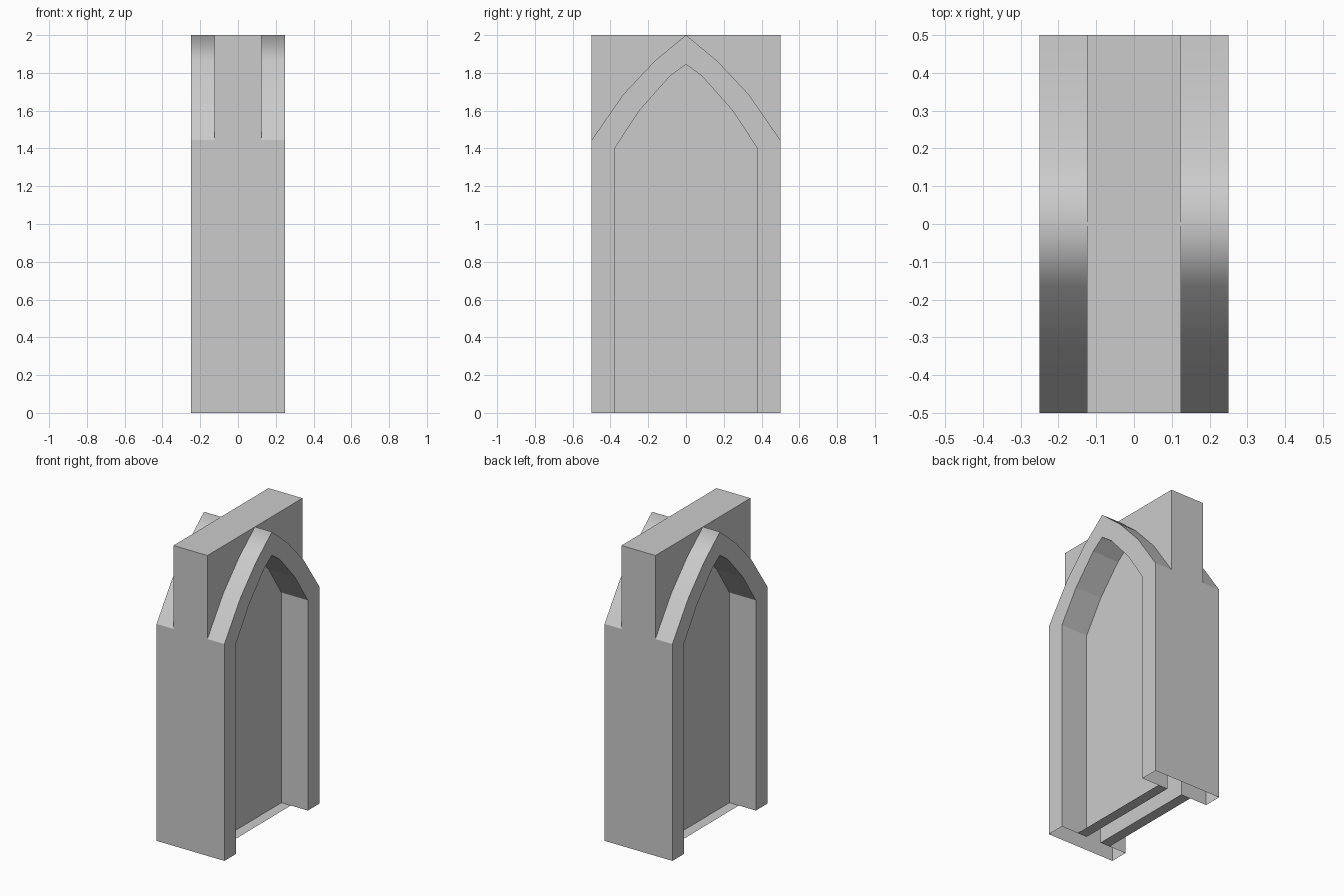
import bpy, bmesh
from mathutils import Vector

if "Cube" in bpy.data.objects:
    bpy.data.objects.remove(bpy.data.objects["Cube"])

FRONT, WALL, PANEL = 0.25, 0.125, 0.055   # x of arch face, upper wall, recessed panel


def full(half):
    """Mirror a half profile (foot to apex) in y."""
    return half + [(-y, z) for y, z in reversed(half[:-1])]


outer_half = [(0.5, 0), (0.5, 1.444), (0.333, 1.685), (0.164, 1.865), (0, 2)]
inner_half = [(0.378, 0), (0.378, 1.4), (0.245, 1.603), (0.085, 1.783), (0, 1.845)]
outer, inner = full(outer_half), full(inner_half)


def add_face(bm, pts, facing, smooth=False):
    f = bm.faces.new([bm.verts.new(p) for p in pts])
    f.normal_update()
    if f.normal.dot(Vector(facing)) < 0:
        f.normal_flip()
    f.smooth = smooth


def finish(bm, name):
    """Weld the half mesh and mirror it in x."""
    bmesh.ops.remove_doubles(bm, verts=bm.verts, dist=1e-5)
    me = bpy.data.meshes.new(name)
    bm.to_mesh(me)
    bm.free()
    ob = bpy.data.objects.new(name, me)
    bpy.context.collection.objects.link(ob)
    ob.modifiers.new("mirror", 'MIRROR').use_clip = True


def strip(y0z0, y1z1, xa, xb):
    (y0, z0), (y1, z1) = y0z0, y1z1
    return [(xa, y0, z0), (xa, y1, z1), (xb, y1, z1), (xb, y0, z0)]


# Pointed arch: face band, outer skin and recess sides
arch = bmesh.new()
last = len(outer) - 2
for i in range(last + 1):
    o0, o1, n0, n1 = outer[i], outer[i + 1], inner[i], inner[i + 1]
    add_face(arch, [(FRONT, *p) for p in (o0, o1, n1, n0)], (1, 0, 0))
    side = 1 if o0[0] + o1[0] > 0 else -1
    upright = i in (0, last)
    add_face(arch, strip(o0, o1, 0 if upright else WALL, FRONT),
             (0, side, 0), smooth=not upright)
    add_face(arch, strip(n0, n1, PANEL, FRONT), (0, -side, 0))
finish(arch, "pointed_arch")

# Recessed panel with its thin sill (underside stays open)
panel = bmesh.new()
add_face(panel, [(PANEL, *p) for p in inner], (1, 0, 0))
add_face(panel, strip(inner[0], inner[-1], PANEL, WALL), (0, 0, 1))
finish(panel, "recessed_panel")

# Upper wall: spandrels above the arch, ends and flat top
wall = bmesh.new()
for s in (1, -1):
    add_face(wall, [(WALL, s * y, z) for y, z in outer_half[1:] + [(0.5, 2)]], (1, 0, 0))
    add_face(wall, strip((s * 0.5, 1.444), (s * 0.5, 2), 0, WALL), (0, s, 0))
add_face(wall, strip((-0.5, 2), (0.5, 2), 0, WALL), (0, 0, 1))
finish(wall, "upper_wall")
